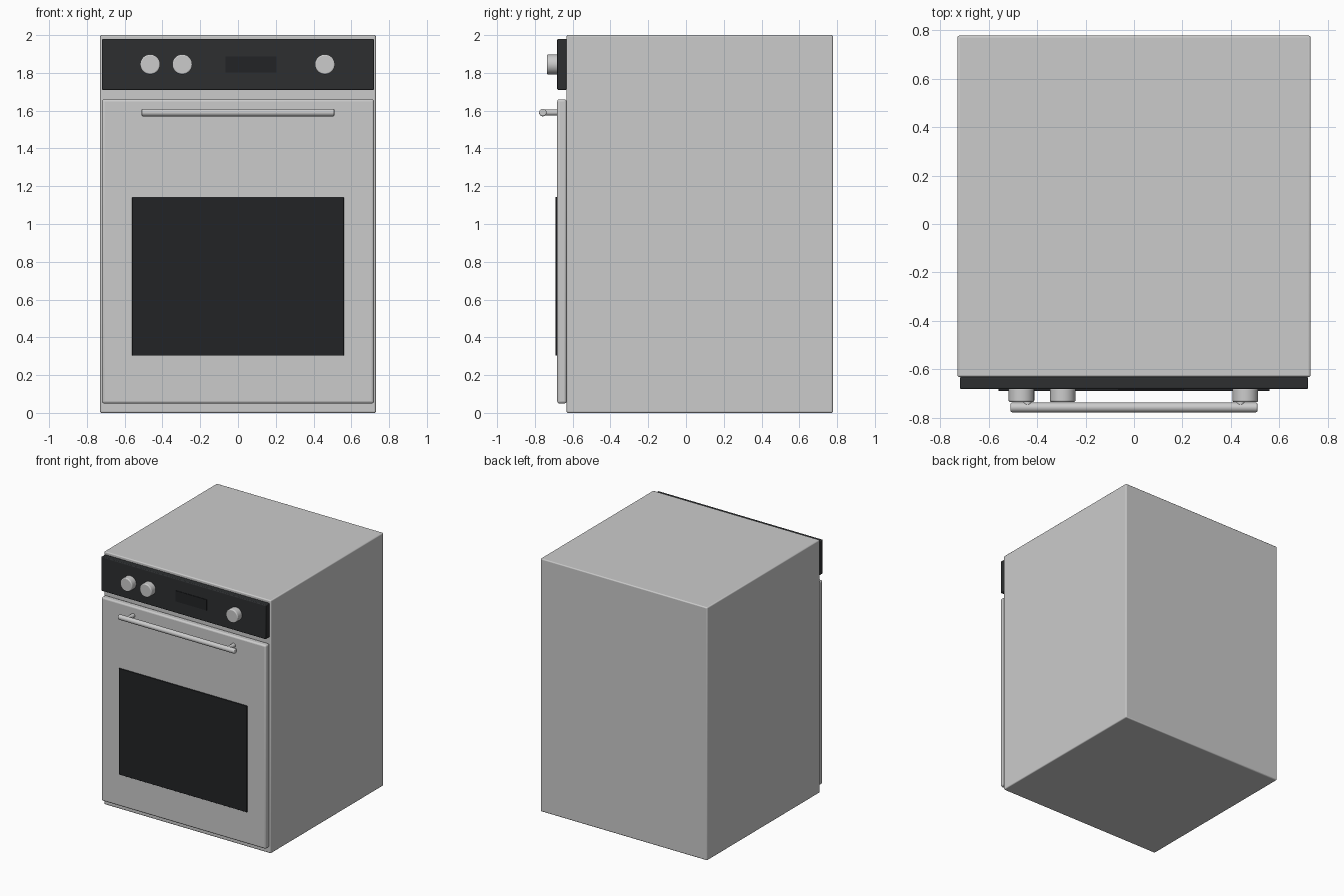
import bpy
from math import radians

if "Cube" in bpy.data.objects:
    bpy.data.objects.remove(bpy.data.objects["Cube"])


def material(name, rgb):
    mat = bpy.data.materials.new(name)
    mat.diffuse_color = (*rgb, 1)
    mat.use_nodes = True
    mat.node_tree.nodes["Principled BSDF"].inputs["Base Color"].default_value = mat.diffuse_color
    return mat


def finish(name, mat, bevel):
    obj = bpy.context.object
    obj.name = name
    if bevel:
        mod = obj.modifiers.new("Bevel", "BEVEL")
        mod.width, mod.segments = bevel, 3
        mod.limit_method, mod.angle_limit = "ANGLE", radians(40)
    bpy.ops.object.shade_smooth_by_angle(angle=radians(35))
    if mat:
        obj.data.materials.append(mat)
    return obj


def box(name, x, y, z, mat=None, bevel=0.0):
    # x, y and z are (min, max) ranges
    spans = (x, y, z)
    bpy.ops.mesh.primitive_cube_add(size=1, location=[(a + b) / 2 for a, b in spans])
    bpy.context.object.scale = [b - a for a, b in spans]
    bpy.ops.object.transform_apply(location=False, rotation=False, scale=True)
    return finish(name, mat, bevel)


def rod(name, centre, radius, length, rotation, bevel=0.0):
    bpy.ops.mesh.primitive_cylinder_add(vertices=48, radius=radius, depth=length,
                                        location=centre, rotation=rotation)
    return finish(name, None, bevel)


ALONG_X = (0, radians(90), 0)
ALONG_Y = (radians(90), 0, 0)

panel_black = material("panel_black", (0.026, 0.028, 0.03))
glass_black = material("glass_black", (0.016, 0.017, 0.019))

# Cabinet, door and control panel
box("oven_body", (-0.73, 0.73), (-0.632, 0.778), (0, 2), bevel=0.008)
box("door", (-0.72, 0.72), (-0.682, -0.632), (0.05, 1.66), bevel=0.012)
box("control_panel", (-0.72, 0.72), (-0.682, -0.632), (1.71, 1.98), panel_black, 0.006)

# Dark glass window and display
box("door_window", (-0.56, 0.56), (-0.69, -0.67), (0.303, 1.143), glass_black, 0.002)
box("display", (-0.065, 0.205), (-0.686, -0.67), (1.803, 1.888), glass_black)

# Control knobs
for i, x in enumerate((-0.465, -0.295, 0.46)):
    rod(f"knob_{i + 1}", (x, -0.706, 1.845), 0.053, 0.06, ALONG_Y, 0.007)

# Door handle bar on two posts
rod("handle_bar", (0, -0.758, 1.59), 0.02, 1.02, ALONG_X, 0.006)
for side, x in (("left", -0.44), ("right", 0.44)):
    rod(f"handle_post_{side}", (x, -0.717, 1.59), 0.016, 0.082, ALONG_Y)
